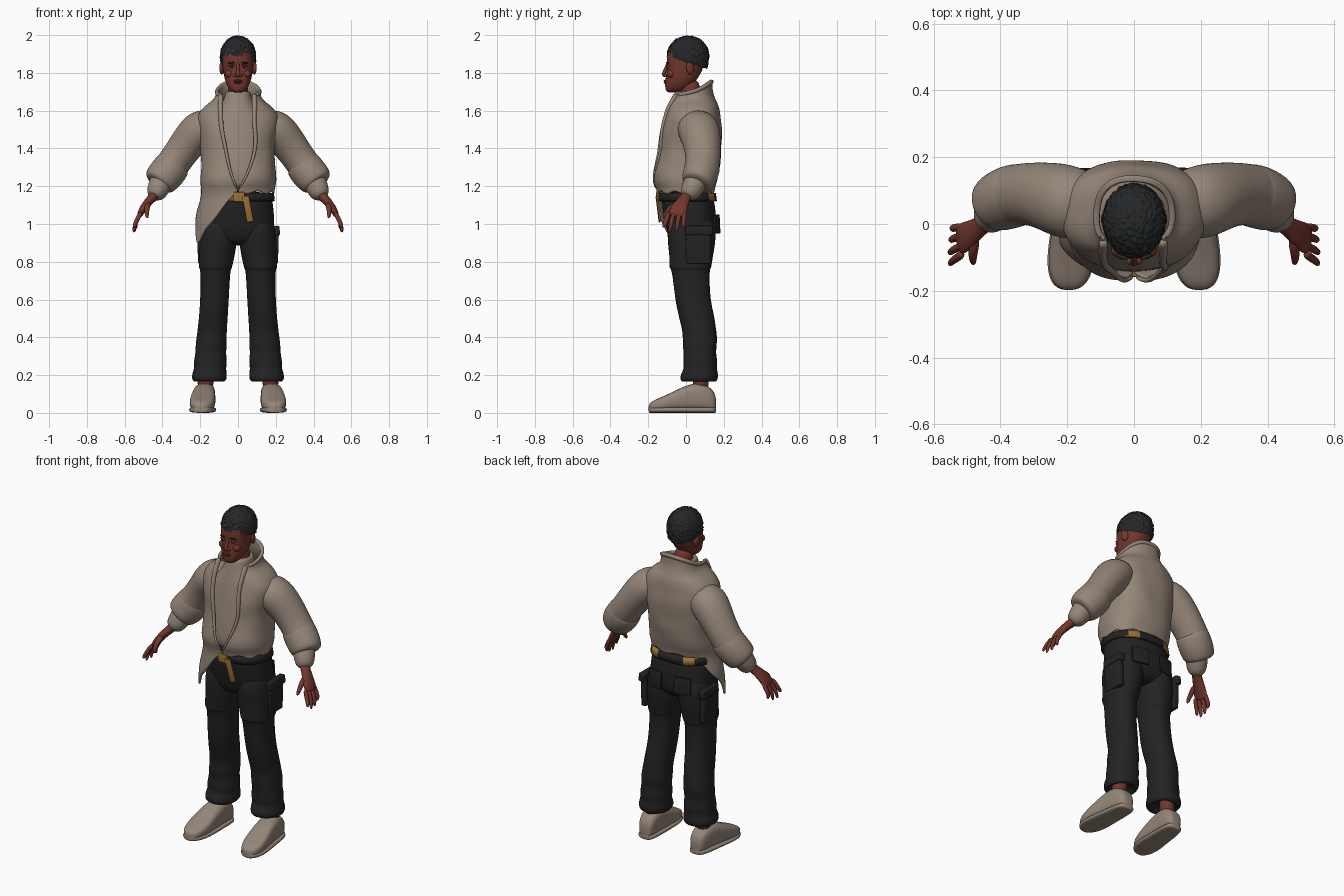
import bpy, bmesh, math
from mathutils import Vector, noise

cube = bpy.data.objects.get("Cube")
if cube:
    bpy.data.objects.remove(cube)


def material(name, rgb):
    m = bpy.data.materials.new(name)
    m.use_nodes = True
    m.diffuse_color = (*rgb, 1)
    bsdf = m.node_tree.nodes["Principled BSDF"]
    bsdf.inputs["Base Color"].default_value = (*rgb, 1)
    bsdf.inputs["Roughness"].default_value = 0.8
    return m


CLOTH = material("beige cloth", (.30, .238, .19))
SKIN = material("brown skin", (.17, .037, .026))
HAIR = material("black hair", (.018, .02, .021))
PANTS = material("charcoal fabric", (.0165, .0165, .017))
GOLD = material("gold webbing", (.33, .17, .035))
LIPS = material("dark lips", (.12, .027, .024))
EYE = material("eye white", (.42, .36, .33))
DARK = material("dark iris", (.012, .008, .007))


def finish(name, bm, mats, levels=0):
    me = bpy.data.meshes.new(name)
    bm.to_mesh(me)
    bm.free()
    for m in mats:
        me.materials.append(m)
    me.polygons.foreach_set("use_smooth", [True] * len(me.polygons))
    ob = bpy.data.objects.new(name, me)
    bpy.context.scene.collection.objects.link(ob)
    if levels:
        sub = ob.modifiers.new("smooth", "SUBSURF")
        sub.levels = sub.render_levels = levels
    return ob


def loft(name, strands, mat, levels=2):
    """Skin one or more stacks of rings into a closed object."""
    bm = bmesh.new()
    for rings in strands:
        rows = [[bm.verts.new(p) for p in r] for r in rings]
        n = len(rows[0])
        for a, b in zip(rows, rows[1:]):
            for i in range(n):
                bm.faces.new((a[i], a[(i + 1) % n], b[(i + 1) % n], b[i]))
        bm.faces.new(rows[0])
        bm.faces.new(rows[-1])
    bmesh.ops.recalc_face_normals(bm, faces=bm.faces)
    return finish(name, bm, [mat], levels)


def spow(v, e):
    return math.copysign(abs(v) ** e, v)


def slab(z, x0, x1, y0, y1, n=20, e=.85):
    """Horizontal rounded ring between the given extents."""
    return [Vector(((x0 + x1) / 2 + (x1 - x0) / 2 * spow(math.sin(t), e),
                    (y0 + y1) / 2 - (y1 - y0) / 2 * spow(math.cos(t), e), z))
            for t in (math.tau * i / n for i in range(n))]


def body(rows, **kw):
    return [slab(z, -w, w, y0, y1, **kw) for z, w, y0, y1 in rows]


def tube(pts, radii, n=12):
    pts = [Vector(p) for p in pts]
    rings = []
    for i, (p, r) in enumerate(zip(pts, radii)):
        ra, rb = r if isinstance(r, tuple) else (r, r)
        t = (pts[min(i + 1, len(pts) - 1)] - pts[max(i - 1, 0)]).normalized()
        a = t.cross(Vector((0, 1, 0))).normalized()
        b = t.cross(a)
        rings.append([p + a * ra * math.cos(k) + b * rb * math.sin(k)
                      for k in (math.tau * j / n for j in range(n))])
    return rings


def blob(name, loc, size, mat, rot=(0, 0, 0)):
    bm = bmesh.new()
    bmesh.ops.create_uvsphere(bm, u_segments=16, v_segments=10, radius=1)
    ob = finish(name, bm, [mat])
    ob.location, ob.scale, ob.rotation_euler = loc, size, rot
    return ob


def box(name, loc, size, mat, rot=(0, 0, 0), bevel=.008):
    bm = bmesh.new()
    bmesh.ops.create_cube(bm, size=1)
    bmesh.ops.scale(bm, vec=size, verts=bm.verts)
    bmesh.ops.bevel(bm, geom=bm.edges, offset=bevel, segments=3, affect="EDGES", profile=.5)
    ob = finish(name, bm, [mat])
    ob.location, ob.rotation_euler = loc, rot
    return ob


def sample(prof, z):
    """Smooth interpolation of a profile keyed by its first value."""
    z = min(max(z, prof[0][0]), prof[-1][0])
    i = max(k for k in range(len(prof) - 1) if prof[k][0] <= z)
    def slope(k, c):
        a, b = prof[max(k - 1, 0)], prof[min(k + 1, len(prof) - 1)]
        return (b[c] - a[c]) / (b[0] - a[0])
    p, q = prof[i], prof[i + 1]
    h = q[0] - p[0]
    t = (z - p[0]) / h
    return [p[c] * (1 + 2 * t) * (1 - t) ** 2 + q[c] * t * t * (3 - 2 * t)
            + h * slope(i, c) * t * (1 - t) ** 2 - h * slope(i + 1, c) * t * t * (1 - t)
            for c in range(1, len(p))]


# Jacket: open-fronted shell with a long pointed hem on the right side
COAT = [(.88, .24, -.135, .12), (1.02, .225, -.155, .13), (1.17, .195, -.155, .15),
        (1.23, .202, -.172, .168), (1.32, .196, -.157, .182), (1.42, .2, -.145, .19),
        (1.5, .215, -.13, .19), (1.57, .215, -.115, .182), (1.62, .18, -.1, .17),
        (1.66, .13, -.088, .152), (1.71, .117, -.076, .14), (1.78, .125, -.085, .142)]
OPENING = [(1.18, .0, .0), (1.26, .025, .035), (1.4, .055, .08), (1.55, .078, .072),
           (1.7, .085, .085), (1.78, .09, .09)]


def coat_point(u, v):
    t = math.tau * u
    dip = t / 1.1 if t < 1.1 else max(0, 1 - (t - 1.1) / 1.3)
    low = 1.165 - .275 * dip + .008 * math.sin(9 * t)
    high = 1.73 - .035 * math.cos(t)
    z = low + (high - low) * v
    w, y0, y1 = sample(COAT, z)
    right, left = (math.asin(min(.9, x / w)) for x in sample(OPENING, z))
    t = right + (math.tau - left - right) * u
    p = Vector((-w * spow(math.sin(t), .85),
                (y0 + y1) / 2 - (y1 - y0) / 2 * spow(math.cos(t), .85), z))
    fold = noise.noise(p * 9) * .007
    return p + Vector((p.x, p.y, 0)).normalized() * fold


U, V = 56, 36
bm = bmesh.new()
grid = [[bm.verts.new(coat_point(i / U, j / V)) for i in range(U + 1)] for j in range(V + 1)]
for j in range(V):
    for i in range(U):
        bm.faces.new((grid[j][i], grid[j + 1][i], grid[j + 1][i + 1], grid[j][i + 1]))
jacket = finish("jacket_body", bm, [CLOTH])
solid = jacket.modifiers.new("thickness", "SOLIDIFY")
solid.thickness, solid.offset = .014, -1
sub = jacket.modifiers.new("smooth", "SUBSURF")
sub.levels = sub.render_levels = 1

# Rolled lapel edges and collar rim
for name, u in (("right_lapel", 0), ("left_lapel", 1)):
    pts = [coat_point(u, .04 + .95 * k / 16) for k in range(17)]
    loft(name, [tube(pts, [.006 + .01 * k / 16 for k in range(17)], 8)], CLOTH, 1)
rim = [coat_point(.02 + .96 * k / 24, .99) for k in range(25)]
loft("collar_rim", [[[p + Vector((p.x, p.y - .03, 0)).normalized() * a + Vector((0, 0, b))
                      for a, b in ((.004, -.02), (.01, 0), (-.002, .008), (-.014, 0), (-.012, -.02))]
                     for p in rim]], CLOTH, 1)

# High-necked shirt underneath
loft("shirt", [body([(1.165, .17, -.135, .13), (1.25, .178, -.148, .145), (1.4, .178, -.125, .165),
                     (1.54, .17, -.1, .15), (1.6, .11, -.085, .13), (1.65, .078, -.07, .11),
                     (1.695, .068, -.062, .1), (1.705, .062, -.054, .095)])], CLOTH)

# Trousers: hips plus two lofted legs with bunched hems
loft("trouser_hips", [body([(1.18, .178, -.13, .14), (1.1, .188, -.13, .155), (1.0, .198, -.112, .165),
                            (.93, .185, -.092, .155), (.885, .11, -.06, .11)])], PANTS)
LEG = [(1.06, .02, .185, -.1, .15), (.93, .003, .205, -.1, .162), (.85, .012, .207, -.09, .148),
       (.775, .03, .208, -.087, .133), (.765, .032, .207, -.086, .132), (.758, .04, .198, -.074, .122),
       (.6, .048, .2, -.06, .13), (.5, .054, .208, -.036, .15), (.42, .06, .217, -.013, .162),
       (.36, .057, .226, -.018, .168), (.32, .064, .225, -.006, .158), (.27, .056, .236, -.018, .168),
       (.235, .064, .232, -.012, .16), (.2, .056, .247, -.03, .172), (.168, .062, .243, -.028, .168),
       (.16, .085, .22, .0, .145), (.2, .1, .2, .02, .12)]

FINGERS = [(-.088, -.122, .552, .98), (-.062, -.088, .553, .953),
           (-.034, -.05, .548, .955), (-.008, -.015, .537, .975)]
SHOE = [(.16, .02, .07), (.15, .046, .12), (.09, .056, .16), (.03, .06, .157), (-.04, .066, .128),
        (-.11, .07, .092), (-.165, .058, .07), (-.19, .036, .054), (-.198, .012, .04)]

for side, s in (("left", 1), ("right", -1)):
    def flip(strands):
        return [[[Vector((p.x * s, p.y, p.z)) for p in r] for r in st] for st in strands]

    leg = [slab(*row, e=.9) for row in LEG]
    for ring in leg:
        for p in ring:
            p.y += noise.noise(p * 11 + Vector((s, 0, 0))) * .01
    loft(side + "_trouser_leg", flip([leg]), PANTS)
    box(side + "_cargo_pocket", (.197 * s, .065, .875), (.034, .13, .17), PANTS, (0, .03 * s, 0))
    box(side + "_pocket_flap", (.202 * s, .07, .965), (.038, .145, .05), PANTS, (0, -.1 * s, 0))
    box(side + "_back_pocket", (.09 * s, .163, 1.0), (.1, .012, .1), PANTS, (.05, 0, -.25 * s), .004)

    # Upper sleeve with a loose folded cuff, then the narrow lower sleeve
    loft(side + "_sleeve", flip([tube(
        [(.1, .045, 1.53), (.2, .065, 1.51), (.262, .085, 1.435), (.325, .092, 1.345), (.375, .082, 1.275),
         (.41, .068, 1.235), (.425, .058, 1.215), (.41, .065, 1.235)],
        [(.08, .09), (.112, .118), (.097, .103), (.088, .094), (.093, .094), (.09, .09), (.079, .08), .06],
        16)]), CLOTH)
    loft(side + "_cuff_fold", flip([tube(
        [(.325, .092, 1.335), (.338, .09, 1.32), (.375, .08, 1.27), (.42, .06, 1.222), (.428, .055, 1.21)],
        [.082, .096, (.1, .097), (.092, .089), .07], 16)]), CLOTH)
    loft(side + "_lower_sleeve", flip([tube(
        [(.39, .07, 1.26), (.42, .035, 1.19), (.442, .01, 1.145), (.447, .005, 1.132), (.442, .01, 1.145)],
        [.07, .062, .05, .044, .03])]), CLOTH)

    # Hand: palm, four fingers and thumb
    hand = [tube([(.435, .01, 1.16), (.458, -.005, 1.135), (.485, -.025, 1.105), (.513, -.043, 1.065),
                  (.525, -.05, 1.035)],
                 [.03, (.025, .029), (.023, .04), (.019, .05), (.012, .045)])]
    for y0, y1, x, z in FINGERS:
        hand.append(tube([(.512, y0, 1.065), (.53, y0 * .6 + y1 * .4, 1.03),
                          (.546, y0 * .3 + y1 * .7, 1.0), (x, y1, z)], [.013, .0135, .012, .008], 8))
    hand.append(tube([(.475, -.04, 1.11), (.482, -.082, 1.085), (.483, -.105, 1.06), (.48, -.12, 1.03)],
                     [.018, .016, .013, .008], 8))
    loft(side + "_hand", flip(hand), SKIN)

    # Shoe, sole and ankle
    shoe, sole = [], []
    for y, w, top in SHOE:
        cx = .18 - .07 * (y - .02)
        for target, hw, z0, z1 in ((shoe, w, .012, top), (sole, w + .004, 0, .032)):
            target.append([Vector((cx + hw * spow(math.sin(t), .75), y, (z0 + z1) / 2
                                   + (z1 - z0) / 2 * spow(math.cos(t), .6)))
                           for t in (math.tau * (k + .5) / 16 for k in range(16))])
    loft(side + "_shoe", flip([shoe]), CLOTH)
    loft(side + "_sole", flip([sole]), CLOTH)
    loft(side + "_ankle", flip([tube([(.175, .075, .12), (.17, .08, .18), (.165, .085, .27)],
                                     [.047, .042, .045])]), SKIN)

    # Paired facial features
    blob(side + "_ear", (.086 * s, .022, 1.825), (.012, .022, .034), SKIN, (.15, 0, .35 * s))
    blob(side + "_eye", (.034 * s, -.094, 1.832), (.014, .009, .0065), EYE)
    blob(side + "_iris", (.033 * s, -.1005, 1.832), (.006, .004, .006), DARK)
    blob(side + "_eyelid", (.034 * s, -.095, 1.839), (.018, .011, .005), SKIN, (0, .12 * s, 0))
    blob(side + "_eyebrow", (.036 * s, -.0985, 1.853), (.02, .006, .0045), HAIR, (0, .1 * s, .3 * s))
    blob(side + "_cheek", (.045 * s, -.078, 1.795), (.024, .022, .022), SKIN)
    blob(side + "_nostril", (.013 * s, -.11, 1.787), (.011, .012, .009), SKIN)

# Head, neck, nose and lips
loft("head", [body([(1.695, .02, -.095, -.05), (1.708, .042, -.11, -.01), (1.74, .063, -.112, .04),
                    (1.78, .075, -.108, .07), (1.82, .08, -.1, .09), (1.86, .085, -.104, .1),
                    (1.91, .085, -.098, .105), (1.95, .07, -.08, .09), (1.98, .04, -.04, .05)])], SKIN)
loft("neck", [tube([(0, .035, 1.6), (0, .028, 1.68), (0, .015, 1.77)], [.058, .055, .056])], SKIN)
loft("nose", [tube([(0, -.094, 1.855), (0, -.104, 1.83), (0, -.115, 1.803), (0, -.12, 1.789), (0, -.105, 1.778)],
                   [(.008, .008), (.009, .009), (.011, .011), (.013, .011), (.01, .006)], 10)], SKIN)
blob("upper_lip", (0, -.107, 1.758), (.025, .011, .006), LIPS)
blob("lower_lip", (0, -.106, 1.748), (.022, .012, .0065), LIPS)

# Short curly hair trimmed along a sloping hairline
bm = bmesh.new()
bmesh.ops.create_icosphere(bm, subdivisions=6, radius=1)
for v in bm.verts:
    c = v.co
    curl = 1 + .05 * noise.noise(c * 8) + .035 * noise.noise(c * 17)
    v.co = Vector((.094 * c.x, .011 + .11 * c.y, 1.893 + (.103 if c.z > 0 else .17) * c.z))
    v.co = Vector((0, .011, 1.893)) + (v.co - Vector((0, .011, 1.893))) * curl
cut = [v for v in bm.verts if v.co.z < 1.853 - .3 * v.co.y]
bmesh.ops.delete(bm, geom=cut, context="VERTS")
finish("hair", bm, [HAIR])

# Belt: dark webbing with gold stretches, and a hanging gold strap
belt = loft("belt", [body([(1.12, .186, -.136, .155), (1.122, .195, -.145, .164),
                           (1.163, .19, -.143, .158), (1.165, .18, -.133, .148)], n=48)], PANTS, 0)
belt.data.materials.append(GOLD)
for f in belt.data.polygons:
    x, y, z = f.center
    front = y < -.1 and -.07 < x < .04
    rear = y > .1 and .09 < abs(x) < .15
    f.material_index = int(len(f.vertices) == 4 and (front or rear))
box("belt_buckle", (.005, -.15, 1.143), (.06, .016, .052), GOLD, bevel=.004)
box("belt_strap_end", (.052, -.147, 1.08), (.036, .009, .14), GOLD, (.1, -.2, .1), .003)
